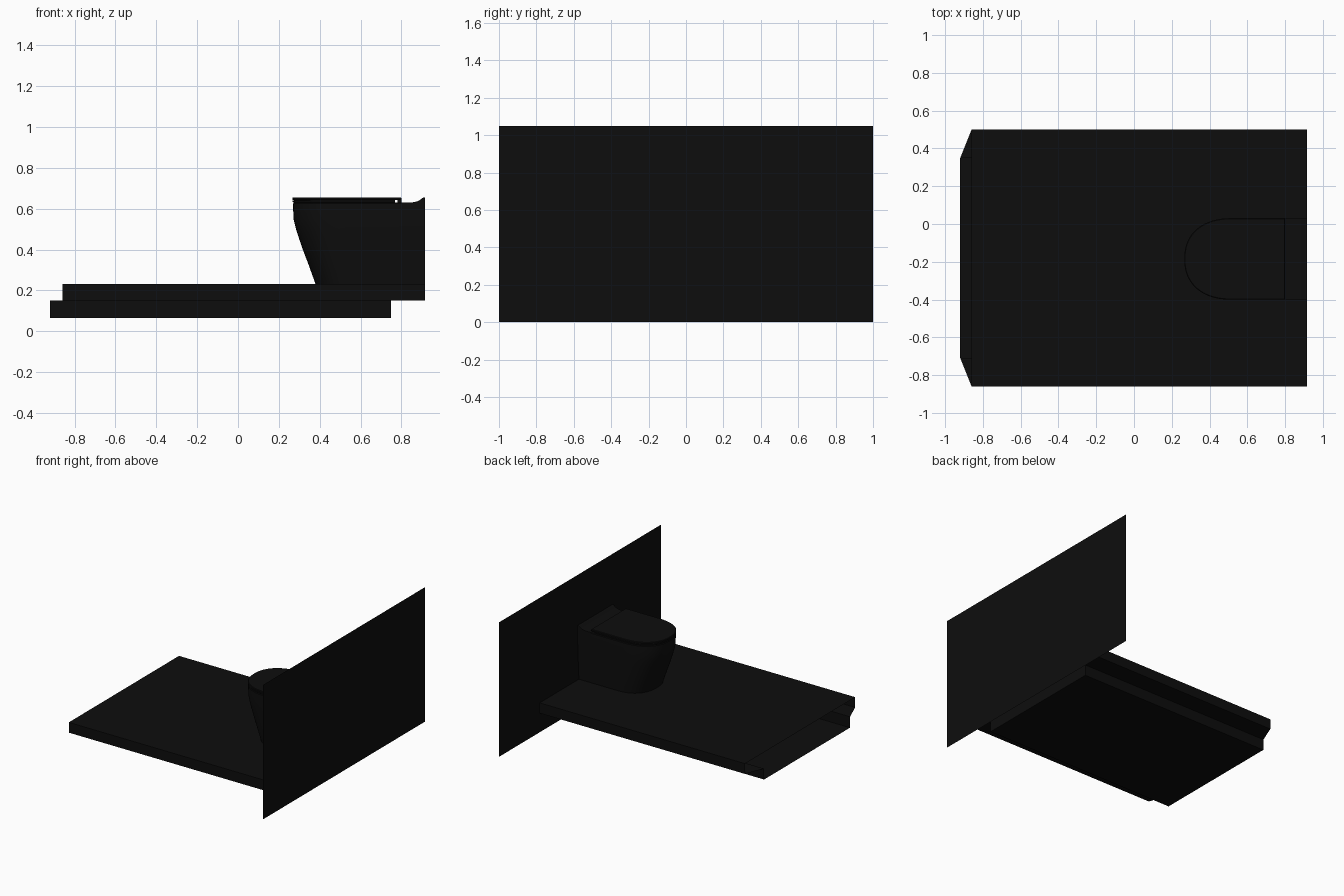
import bpy, bmesh, math

if "Cube" in bpy.data.objects:
    bpy.data.objects.remove(bpy.data.objects["Cube"])

black = bpy.data.materials.new("black")
black.diffuse_color = (0.004, 0.004, 0.004, 1)
black.use_nodes = True
black.node_tree.nodes["Principled BSDF"].inputs["Base Color"].default_value = black.diffuse_color


def make(name, verts, faces, smooth=False):
    bm = bmesh.new()
    vs = [bm.verts.new(v) for v in verts]
    for f in faces:
        bm.faces.new([vs[i] for i in f])
    bmesh.ops.recalc_face_normals(bm, faces=bm.faces)
    me = bpy.data.meshes.new(name)
    bm.to_mesh(me)
    bm.free()
    me.materials.append(black)
    ob = bpy.data.objects.new(name, me)
    bpy.context.collection.objects.link(ob)
    if smooth:
        bpy.ops.object.select_all(action='DESELECT')
        ob.select_set(True)
        bpy.context.view_layer.objects.active = ob
        bpy.ops.object.shade_smooth_by_angle(angle=math.radians(35))
    return ob


def loft(name, rings):
    """Closed solid through equal-length rings."""
    n = len(rings[0])
    verts = [v for r in rings for v in r]
    faces = [[k * n + i, k * n + (i + 1) % n, (k + 1) * n + (i + 1) % n, (k + 1) * n + i]
             for k in range(len(rings) - 1) for i in range(n)]
    faces += [list(range(n))[::-1], list(range((len(rings) - 1) * n, len(rings) * n))]
    return make(name, verts, faces, True)


CY = -0.185  # centre line of the toilet


def d_ring(z, front, half, back, mid=0.52, n=32):
    """Plan outline: blunt rounded front, straight sides, flat back."""
    pts = [(back, CY + half, z)]
    for i in range(n + 1):
        a = math.pi * i / n
        c, s = math.cos(a), math.sin(a)
        pts.append((mid - (mid - front) * abs(s) ** 0.88,
                    CY + half * math.copysign(abs(c) ** 0.88, c), z))
    return pts + [(back, CY - half, z)]


# wall panel
W = 0.915
make("wall", [(W, -1, 0), (W, 1, 0), (W, 1, 1.05), (W, -1, 1.05)], [(0, 1, 2, 3)])

# platform cover: top and two sides, open at the left end
X0, X1, X2 = -0.86, -0.92, 0.75
YA, YB, YC, YD = -0.86, -0.71, 0.35, 0.5
ZT, ZM, ZB = 0.23, 0.15, 0.065
section = [(YA, ZM), (YA, ZT), (YD, ZT), (YD, ZM)]
make("platform_cover",
     [(x, y, z) for x in (X0, W) for y, z in section],
     [(0, 1, 5, 4), (1, 2, 6, 5), (2, 3, 7, 6), (4, 5, 6, 7)])

# side ledges under the cover, with slanted left ends
for name, yo, yi in (("ledge_front", YA, YB), ("ledge_back", YD, YC)):
    make(name, [(X0, yo, ZM), (W, yo, ZM), (W, yi, ZM), (X1, yi, ZM)], [(0, 1, 2, 3)])

# sunken tray, open at the left end and closed at the right
section = [(YB, ZM), (YB, ZB), (YC, ZB), (YC, ZM)]
make("platform_tray",
     [(x, y, z) for x in (X1, X2) for y, z in section]
     + [(W, YB, ZM), (W, YC, ZM)],
     [(0, 1, 5, 4), (1, 2, 6, 5), (2, 3, 7, 6), (4, 5, 6, 7), (4, 7, 9, 8)])

# toilet bowl: (height, front x, half width, start of rounding)
levels = [(0.23, 0.38, 0.20, 0.58), (0.28, 0.362, 0.203, 0.57), (0.33, 0.344, 0.206, 0.56),
          (0.39, 0.321, 0.209, 0.55), (0.45, 0.30, 0.212, 0.54), (0.50, 0.284, 0.214, 0.53),
          (0.55, 0.272, 0.215, 0.52), (0.60, 0.27, 0.215, 0.52), (0.625, 0.27, 0.215, 0.52),
          (0.63, 0.275, 0.211, 0.52)]
loft("bowl", [d_ring(z, f, h, W, m) for z, f, h, m in levels])

# seat and lid
loft("seat", [d_ring(z, f, h, 0.768) for z, f, h in
              ((0.63, 0.272, 0.211), (0.633, 0.268, 0.215), (0.640, 0.268, 0.215))])
loft("lid", [d_ring(z, f, h, b) for z, f, h, b in
             ((0.640, 0.274, 0.209, 0.768), (0.643, 0.274, 0.209, 0.768),
              (0.644, 0.266, 0.216, 0.80), (0.653, 0.266, 0.216, 0.80),
              (0.656, 0.270, 0.212, 0.797))])

# hinge bar behind the seat
loft("hinge_bar", [[(x, CY + s * 0.18, z) for x, z in
                    ((0.782, 0.63), (0.80, 0.63), (0.80, 0.65), (0.782, 0.65))]
                   for s in (-1, 1)])

# raised lip against the wall
profile = [(W, 0.62), (0.80, 0.62), (0.80, 0.63), (0.855, 0.631), (0.875, 0.635),
           (0.89, 0.642), (0.902, 0.651), (0.908, 0.655), (W, 0.655)]
loft("rear_lip", [[(x, CY + s * 0.215, z) for x, z in profile] for s in (-1, 1)])
